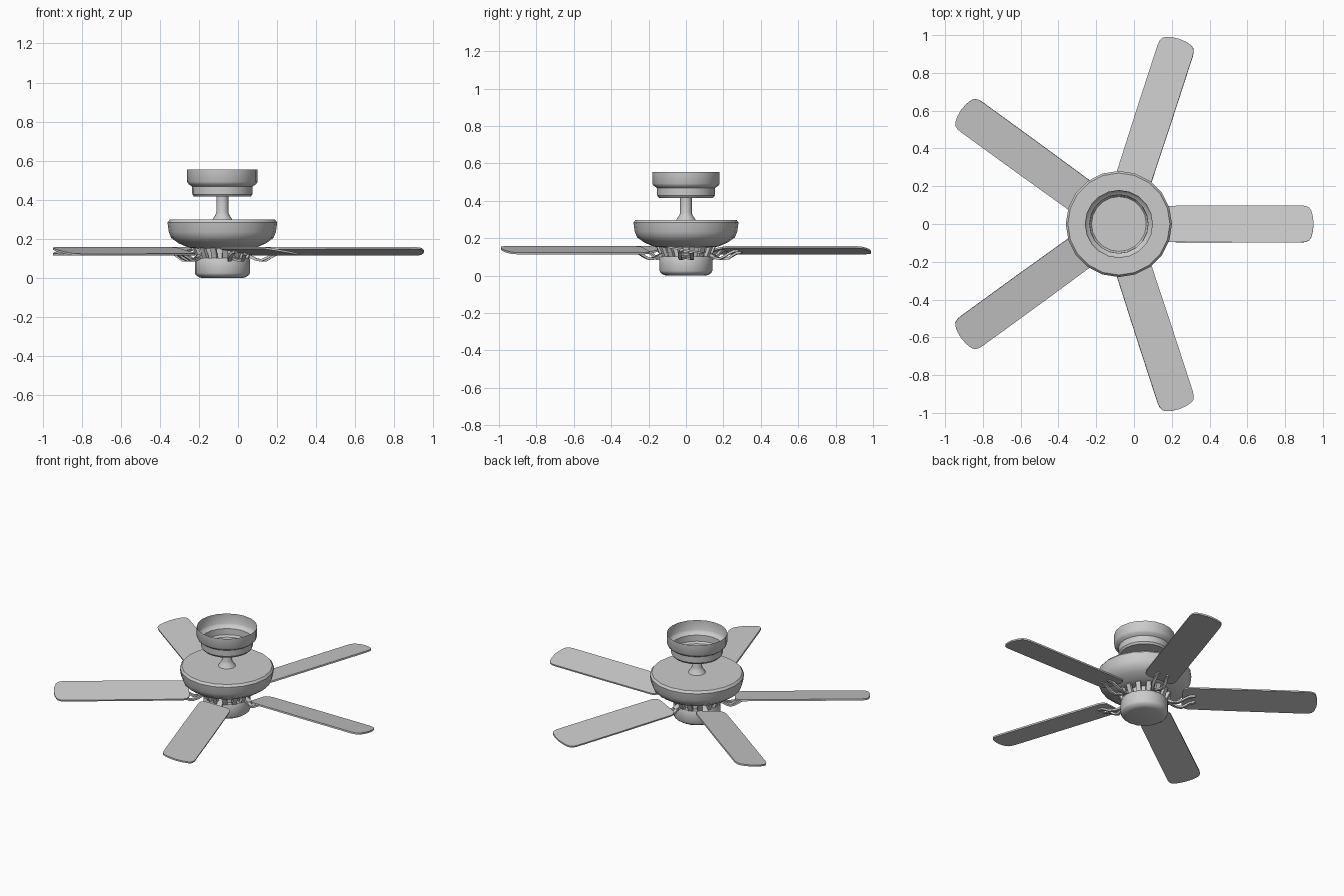
import bpy, bmesh
from math import cos, sin, pi, radians
from mathutils import Matrix, Vector

if "Cube" in bpy.data.objects:
    bpy.data.objects.remove(bpy.data.objects["Cube"])

CX = -0.08          # fan axis
SEG = 20            # sides of the turned parts
BLADES = 5


def finish(name, bm, matrix=Matrix(), angle=35):
    bmesh.ops.recalc_face_normals(bm, faces=bm.faces)
    me = bpy.data.meshes.new(name)
    bm.to_mesh(me)
    bm.free()
    ob = bpy.data.objects.new(name, me)
    bpy.context.collection.objects.link(ob)
    ob.matrix_world = Matrix.Translation((CX, 0, 0)) @ matrix
    bpy.ops.object.select_all(action='DESELECT')
    ob.select_set(True)
    bpy.context.view_layer.objects.active = ob
    bpy.ops.object.shade_smooth_by_angle(angle=radians(angle))
    return ob


def lathe(name, profile, seg=SEG):
    bm = bmesh.new()
    vs = [bm.verts.new((r, 0, z)) for r, z in profile]
    es = [bm.edges.new(p) for p in zip(vs, vs[1:])]
    bmesh.ops.spin(bm, geom=vs + es, axis=(0, 0, 1), cent=(0, 0, 0),
                   angle=2 * pi, steps=seg, use_duplicate=False)
    bmesh.ops.remove_doubles(bm, verts=bm.verts, dist=1e-4)
    return finish(name, bm)


def sweep(bm, path, w, t):
    """Flat bar with a rectangular section along a path heading in +x."""
    rings = []
    for i, p in enumerate(path):
        a, b = Vector(path[max(i - 1, 0)]), Vector(path[min(i + 1, len(path) - 1)])
        d = (b - a).normalized()
        side = Vector((-d.y, d.x, 0)).normalized()
        up = d.cross(side)
        rings.append([bm.verts.new(Vector(p) + side * sx * w / 2 + up * sz * t / 2)
                      for sx, sz in ((-1, -1), (1, -1), (1, 1), (-1, 1))])
    for q, r in zip(rings, rings[1:]):
        for k in range(4):
            bm.faces.new((q[k], q[(k + 1) % 4], r[(k + 1) % 4], r[k]))
    bm.faces.new(rings[0])
    bm.faces.new(rings[-1])


# Ceiling canopy, open at the top
lathe("ceiling_canopy", [(0.18, 0.555), (0.18, 0.492), (0.173, 0.48), (0.155, 0.468),
                         (0.154, 0.428), (0.145, 0.416), (0.0, 0.416)])

# Down rod with flared foot
lathe("down_rod", [(0, 0.42), (0.031, 0.42), (0.031, 0.335), (0.036, 0.322),
                   (0.052, 0.298), (0, 0.298)], 16)

# Motor housing
lathe("motor_housing", [(0, 0.298), (0.27, 0.298), (0.281, 0.284), (0.274, 0.235),
                        (0.262, 0.205), (0.225, 0.178), (0.175, 0.156),
                        (0.14, 0.15), (0, 0.15)])

# Neck and lower switch housing
lathe("neck", [(0.105, 0.155), (0.105, 0.095)])
lathe("switch_housing", [(0, 0.103), (0.137, 0.103), (0.141, 0.095), (0.141, 0.025),
                         (0.136, 0.015), (0.12, 0.004), (0.105, 0.0), (0, 0.0)])

# Slanted ribs around the neck
bm = bmesh.new()
for i in range(15):
    m = Matrix.Rotation(2 * pi * (i + 0.5) / 15, 4, 'Z')
    verts = bmesh.ops.create_cube(bm, size=1)['verts']
    for v in verts:
        top = v.co.z > 0
        v.co = m @ Vector(((0.15 if top else 0.125) + v.co.x * 0.02,
                           v.co.y * 0.028, 0.157 if top else 0.098))
finish("neck_ribs", bm)

# Blade outline: half of it, mirrored about the centre line
half = [(0.225, 0.06), (0.23, 0.078), (0.242, 0.09), (0.262, 0.097), (0.6, 0.099),
        (0.965, 0.099), (0.99, 0.096), (1.008, 0.087), (1.018, 0.072),
        (1.027, 0.04)]
outline = half + [(1.031, 0)] + [(x, -y) for x, y in reversed(half)]

for i in range(BLADES):
    turn = Matrix.Rotation(2 * pi * i / BLADES, 4, 'Z')
    pitch = Matrix.Translation((0, 0, 0.136)) @ Matrix.Rotation(radians(-10), 4, 'X')

    # Blade
    bm = bmesh.new()
    f = bm.faces.new([bm.verts.new((x, y, -0.005)) for x, y in outline])
    ext = bmesh.ops.extrude_face_region(bm, geom=[f])['geom']
    bmesh.ops.translate(bm, vec=(0, 0, 0.01),
                        verts=[g for g in ext if isinstance(g, bmesh.types.BMVert)])
    finish(f"blade_{i + 1}", bm, turn @ pitch)

    # Blade iron: a stem from the hub that forks into two curved prongs
    bm = bmesh.new()
    sweep(bm, [(0.09, 0, 0.118), (0.135, 0, 0.113), (0.165, 0, 0.099)], 0.034, 0.016)
    for s in (-1, 1):
        tilt = -s * 0.005
        sweep(bm, [(0.15, s * 0.008, 0.106), (0.175, s * 0.016, 0.094),
                   (0.2, s * 0.027, 0.09), (0.225, s * 0.034, 0.096 + tilt),
                   (0.25, s * 0.034, 0.112 + tilt), (0.275, s * 0.03, 0.125 + tilt),
                   (0.305, s * 0.026, 0.129 + tilt)], 0.018, 0.012)
    finish(f"blade_iron_{i + 1}", bm, turn)
